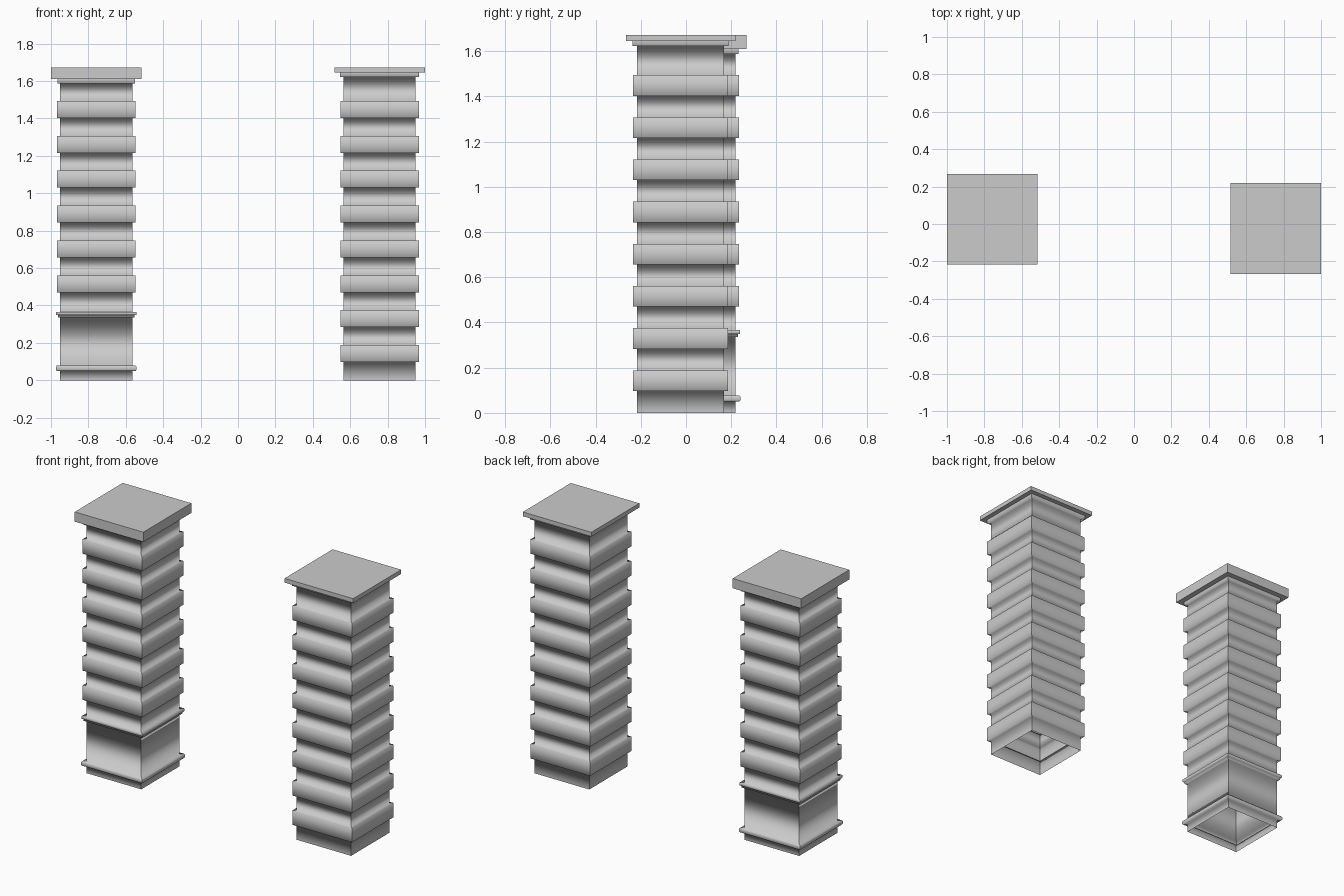
import bpy, bmesh

if "Cube" in bpy.data.objects:
    bpy.data.objects.remove(bpy.data.objects["Cube"])

SHAFT, BAND = 0.193, 0.21
CAP, TOP = 0.242, 1.672


def square_sweep(name, cx, cy, profile, sharp_from):
    """Sweep a (half width, z) profile round a square; open below, closed on top."""
    bm = bmesh.new()
    rings = [[bm.verts.new((cx + sx * h, cy + sy * h, z))
              for sx, sy in ((-1, -1), (1, -1), (1, 1), (-1, 1))]
             for h, z in profile]
    for a, b in zip(rings, rings[1:]):
        for i in range(4):
            j = (i + 1) % 4
            bm.faces.new((a[i], a[j], b[j], b[i])).smooth = True
    bm.faces.new(rings[-1])
    # keep the vertical corners and the cap crisp, blend the profile softly
    for a, b in zip(rings, rings[1:]):
        for i in range(4):
            bm.edges.get((a[i], b[i])).smooth = False
    for r in rings[sharp_from:]:
        for i in range(4):
            bm.edges.get((r[i], r[(i + 1) % 4])).smooth = False
    mesh = bpy.data.meshes.new(name)
    bm.to_mesh(mesh)
    bm.free()
    obj = bpy.data.objects.new(name, mesh)
    bpy.context.collection.objects.link(obj)
    return obj


def bands(first, last):
    """Raised square bands spaced evenly up the shaft."""
    pts = []
    for i in range(first, last):
        z = 0.097 + i * 0.1865
        pts += [(SHAFT, z), (BAND, z), (BAND, z + 0.091), (SHAFT, z + 0.091)]
    return pts


def cap(neck_z, neck_half, slab_z):
    """Stepped neck and overhanging slab."""
    return [(SHAFT, neck_z), (neck_half, neck_z), (neck_half, slab_z),
            (CAP, slab_z), (CAP, TOP)]


# Banded pillar with a thin cap
plain = [(SHAFT, 0)] + bands(0, 8) + cap(1.622, 0.212, 1.645)
square_sweep("banded_pillar", 0.757, -0.024, plain, len(plain) - 3)

# Pillar with a plain pedestal: rounded base moulding and stepped ledge
base = [(SHAFT, 0), (SHAFT, 0.05), (0.211, 0.05), (0.216, 0.057),
        (0.216, 0.071), (0.211, 0.078), (SHAFT, 0.078)]
ledge = [(SHAFT, 0.335), (0.205, 0.335), (0.205, 0.35),
         (0.214, 0.35), (0.214, 0.366), (SHAFT, 0.366)]
pedestal = base + ledge + bands(2, 8) + cap(1.588, 0.208, 1.61)
square_sweep("pedestal_pillar", -0.758, 0.025, pedestal, len(pedestal) - 3)
